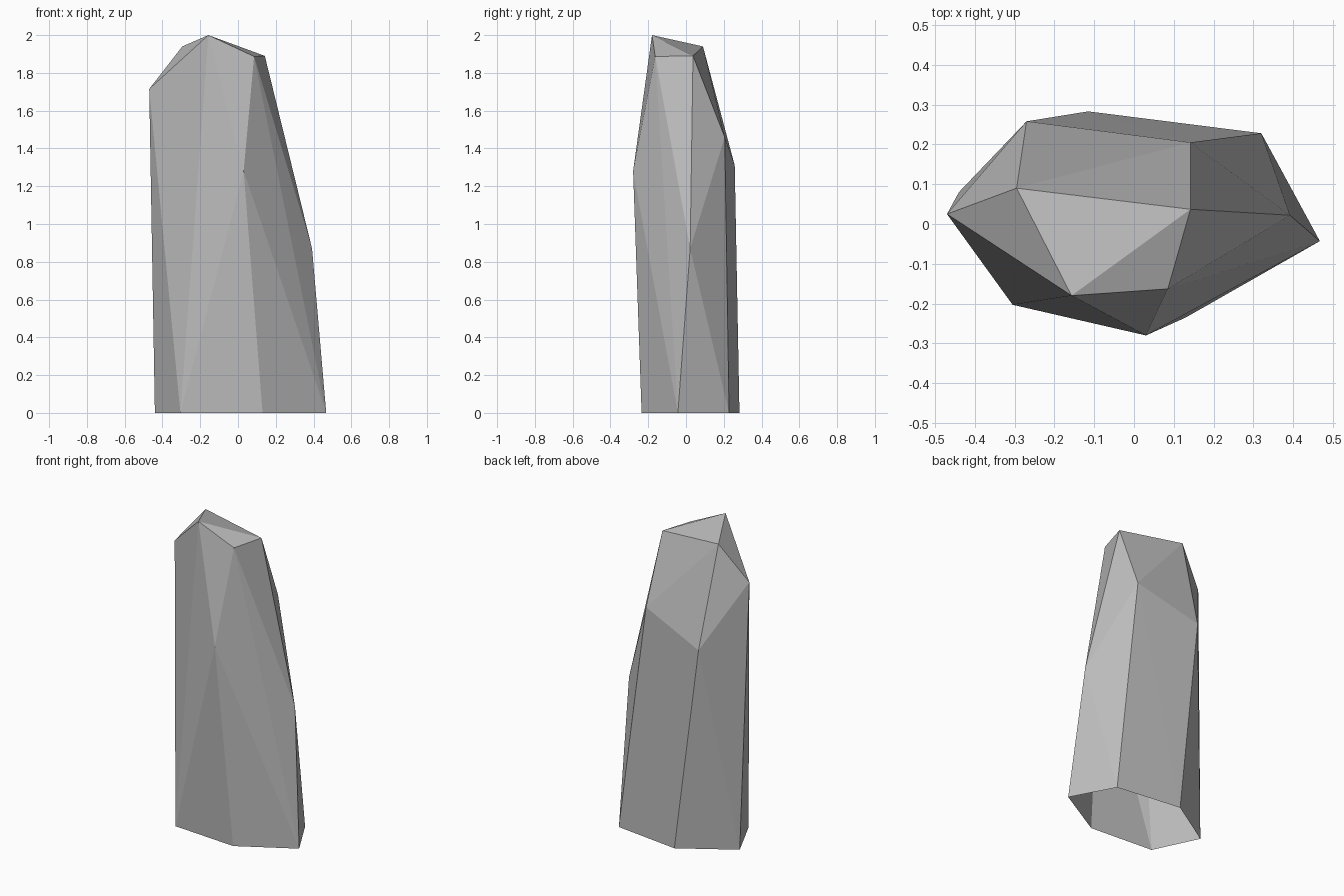
import bpy, bmesh

if "Cube" in bpy.data.objects:
    bpy.data.objects.remove(bpy.data.objects["Cube"])

# Corner rings of the standing stone, from the ground up
base = [(-.44, .08, 0), (-.305, -.203, 0), (.13, -.235, 0),
        (.467, -.043, 0), (.32, .228, 0), (-.115, .283, 0)]
shoulder = [(-.47, .025, 1.715), (.03, -.28, 1.28), (.392, .022, .87),
            (.142, .205, 1.46), (-.27, .258, 1.31)]
crown = [(-.295, .09, 1.94), (-.157, -.18, 2.0), (.085, -.163, 1.887), (.142, .037, 1.89)]

# Faceted shell wrapped round the corners
bm = bmesh.new()
for co in base + shoulder + crown:
    bm.verts.new(co)
bmesh.ops.convex_hull(bm, input=bm.verts[:])
bmesh.ops.recalc_face_normals(bm, faces=bm.faces[:])

# Open underside
bottom = [f for f in bm.faces if all(v.co.z < 0.001 for v in f.verts)]
bmesh.ops.delete(bm, geom=bottom, context='FACES')

mesh = bpy.data.meshes.new("standing_stone")
bm.to_mesh(mesh)
bm.free()
stone = bpy.data.objects.new("standing_stone", mesh)
bpy.context.collection.objects.link(stone)

# Plain grey stone
grey = bpy.data.materials.new("stone grey")
grey.diffuse_color = (0.5, 0.5, 0.5, 1)
grey.use_nodes = True
grey.node_tree.nodes["Principled BSDF"].inputs["Base Color"].default_value = grey.diffuse_color
mesh.materials.append(grey)
